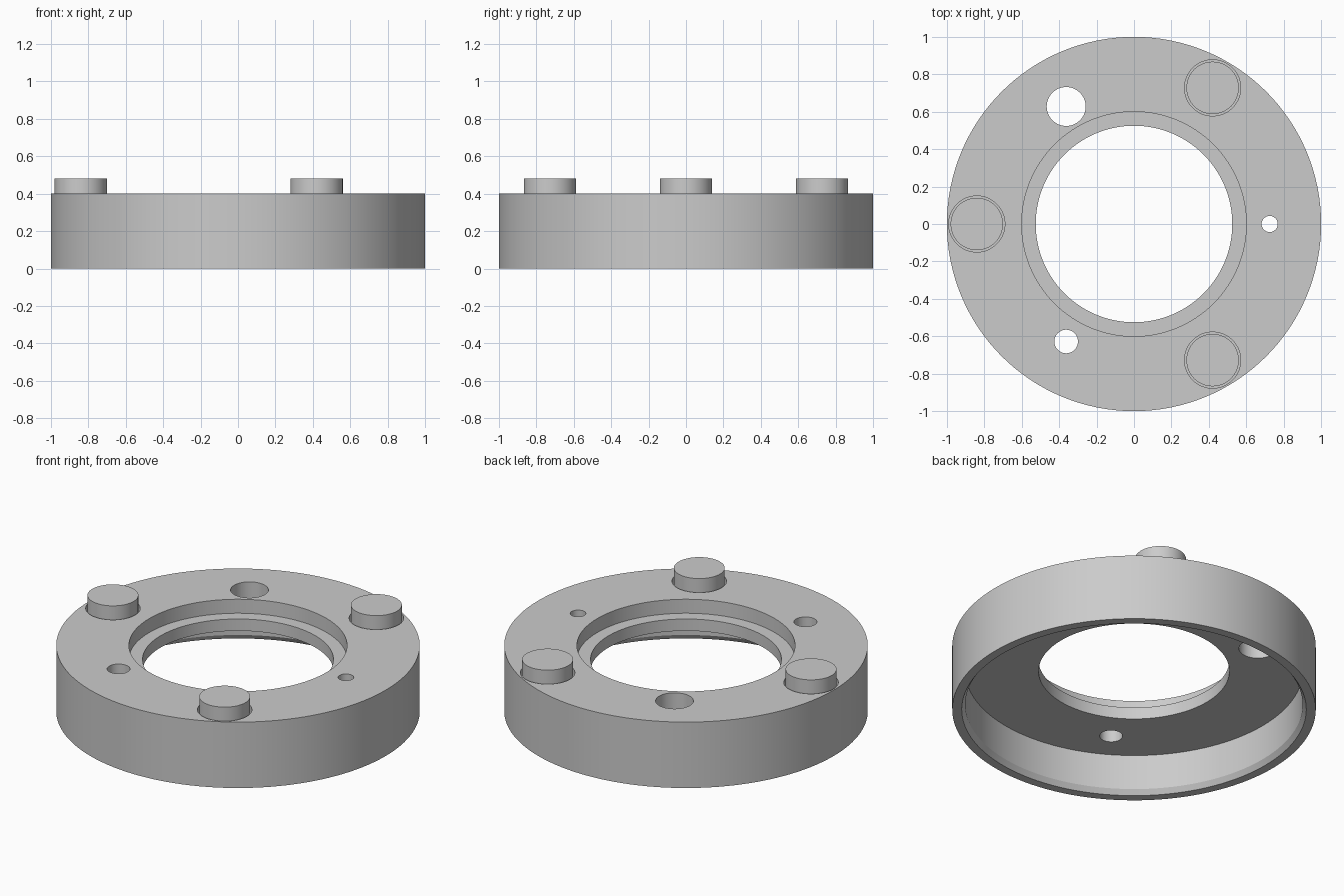
import bpy
import bmesh
from math import cos, sin, radians, pi

cube = bpy.data.objects.get("Cube")
if cube:
    bpy.data.objects.remove(cube, do_unlink=True)

TOP = 0.40
POCKET_FLOOR = 0.32

grey = bpy.data.materials.new("plain grey")
grey.use_nodes = True
grey.diffuse_color = (0.6, 0.6, 0.6, 1)
grey.node_tree.nodes["Principled BSDF"].inputs["Base Color"].default_value = (0.6, 0.6, 0.6, 1)


def revolve(name, profile, segments=128):
    """Spin a closed (radius, height) outline around z."""
    bm = bmesh.new()
    rings = []
    for i in range(segments):
        a = 2 * pi * i / segments
        rings.append([bm.verts.new((r * cos(a), r * sin(a), z)) for r, z in profile])
    count = len(profile)
    for i in range(segments):
        here, there = rings[i], rings[(i + 1) % segments]
        for j in range(count):
            k = (j + 1) % count
            bm.faces.new((here[j], there[j], there[k], here[k]))
    bmesh.ops.recalc_face_normals(bm, faces=bm.faces)
    mesh = bpy.data.meshes.new(name)
    bm.to_mesh(mesh)
    bm.free()
    obj = bpy.data.objects.new(name, mesh)
    bpy.context.collection.objects.link(obj)
    mesh.materials.append(grey)
    return obj


def cylinder(name, angle, distance, radius, bottom, top):
    """Upright cylinder placed by polar position."""
    a = radians(angle)
    bpy.ops.mesh.primitive_cylinder_add(
        vertices=64, radius=radius, depth=top - bottom,
        location=(distance * cos(a), distance * sin(a), (top + bottom) / 2))
    obj = bpy.context.object
    obj.name = name
    obj.data.materials.append(grey)
    return obj


def activate(obj):
    bpy.ops.object.select_all(action='DESELECT')
    obj.select_set(True)
    bpy.context.view_layer.objects.active = obj


def smooth(obj):
    activate(obj)
    bpy.ops.object.shade_smooth_by_angle(angle=radians(30))


def cut(body, cutter):
    cutter.hide_render = True
    activate(body)
    mod = body.modifiers.new("cut", 'BOOLEAN')
    mod.operation = 'DIFFERENCE'
    mod.solver = 'EXACT'
    mod.object = cutter
    bpy.ops.object.modifier_apply(modifier=mod.name)
    bpy.data.objects.remove(cutter, do_unlink=True)


# Ring body: outer wall, stepped bore and hollow underside with chamfered rim
body = revolve("ring_body", [
    (1.0, 0), (1.0, TOP), (0.6, TOP), (0.6, 0.315), (0.525, 0.315),
    (0.525, 0.243), (0.928, 0.243), (0.928, 0.03), (0.948, 0)])

# Through holes of three sizes
for angle, radius in ((0, 0.043), (120, 0.104), (240, 0.063)):
    cut(body, cylinder("hole_cutter", angle, 0.725, radius, 0.1, 0.6))

# Pockets, each holding a slightly smaller raised stud
for side, angle in (("left_back", 60), ("right", 180), ("left_front", 300)):
    cut(body, cylinder("pocket_cutter", angle, 0.84, 0.15, POCKET_FLOOR, 0.6))
    smooth(cylinder("stud_" + side, angle, 0.84, 0.14, POCKET_FLOOR, 0.48))

smooth(body)
